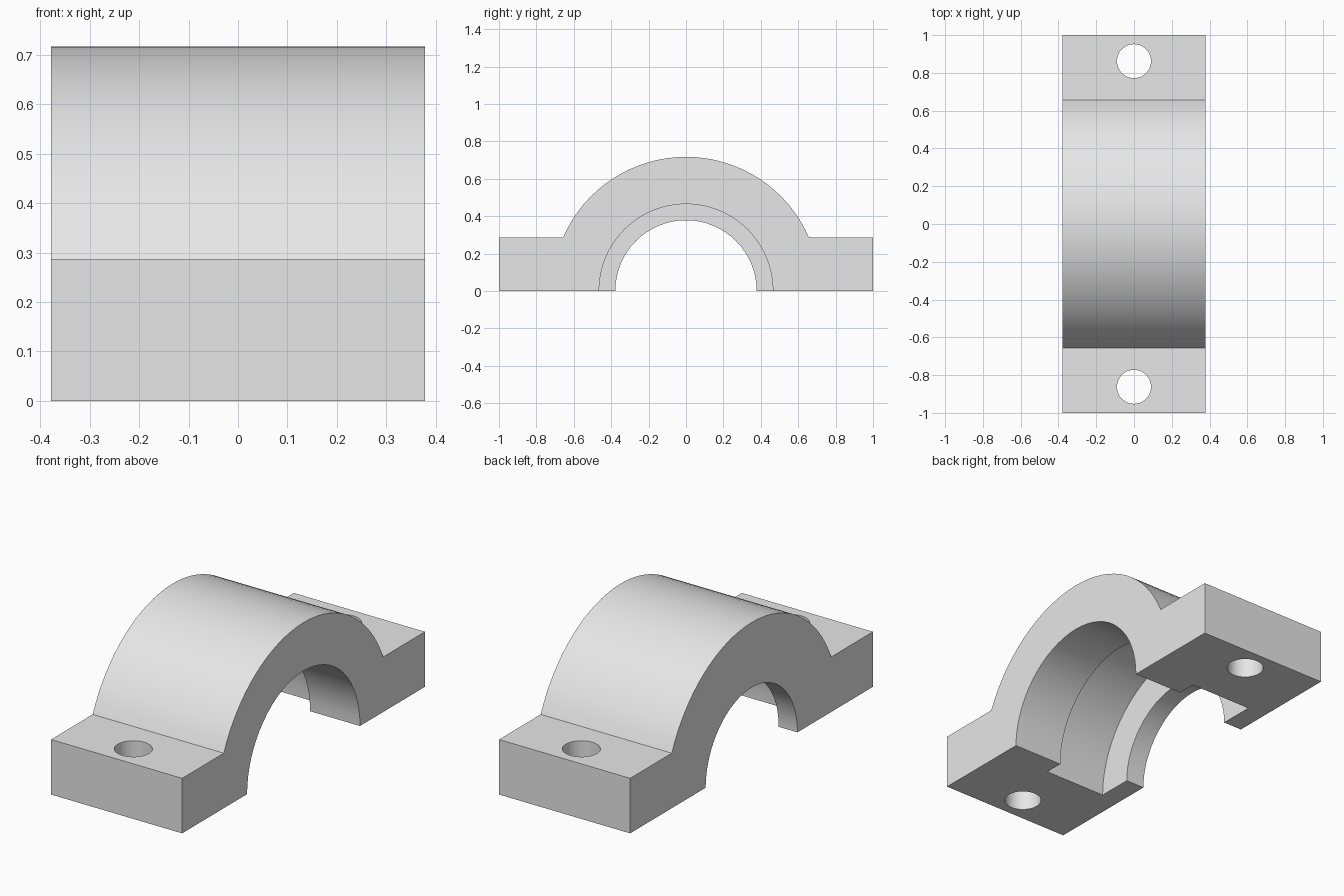
import bpy
import bmesh
from math import asin, cos, sin, pi, radians
from mathutils import Matrix, Vector

HALF_W = 0.378      # half width along x
R_OUT = 0.717       # outer arch radius
FLANGE_H = 0.287    # height of the bolt flanges

cube = bpy.data.objects.get("Cube")
if cube:
    bpy.data.objects.remove(cube, do_unlink=True)

grey = bpy.data.materials.new("plain_grey")
grey.use_nodes = True
grey.diffuse_color = (0.8, 0.8, 0.8, 1)
grey.node_tree.nodes["Principled BSDF"].inputs["Base Color"].default_value = (0.8, 0.8, 0.8, 1)


def make_object(name, bm):
    bmesh.ops.recalc_face_normals(bm, faces=bm.faces)
    mesh = bpy.data.meshes.new(name)
    bm.to_mesh(mesh)
    bm.free()
    mesh.materials.append(grey)
    obj = bpy.data.objects.new(name, mesh)
    bpy.context.collection.objects.link(obj)
    return obj


# Body: arch with two flanges, side profile extruded along x
start = asin(FLANGE_H / R_OUT)
steps = 32
outline = [(-1, FLANGE_H), (-1, 0), (1, 0), (1, FLANGE_H)]
for i in range(steps + 1):
    a = start + (pi - 2 * start) * i / steps
    outline.append((R_OUT * cos(a), R_OUT * sin(a)))
bm = bmesh.new()
face = bm.faces.new([bm.verts.new((-HALF_W, y, z)) for y, z in outline])
side = bmesh.ops.extrude_face_region(bm, geom=[face])
bmesh.ops.translate(bm, vec=(2 * HALF_W, 0, 0),
                    verts=[v for v in side["geom"] if isinstance(v, bmesh.types.BMVert)])
body = make_object("bearing_cap", bm)

# Stepped bore cutter: narrow lip, wide groove, open seat, turned around x
bore = [(-0.5, 0.378), (-0.27, 0.378), (-0.27, 0.565),
        (0.09, 0.565), (0.09, 0.465), (0.5, 0.465)]
segments = 64
bm = bmesh.new()
rings = []
for x, r in bore:
    rings.append([bm.verts.new((x, r * cos(2 * pi * k / segments), r * sin(2 * pi * k / segments)))
                  for k in range(segments)])
for a, b in zip(rings, rings[1:]):
    for k in range(segments):
        n = (k + 1) % segments
        bm.faces.new((a[k], a[n], b[n], b[k]))
bm.faces.new(rings[0])
bm.faces.new(rings[-1])
cutters = [make_object("bore_cutter", bm)]

# Bolt hole cutters
for name, y in (("front_hole_cutter", -0.862), ("back_hole_cutter", 0.862)):
    bm = bmesh.new()
    bmesh.ops.create_cone(bm, cap_ends=True, segments=48, radius1=0.09, radius2=0.09,
                          depth=1, matrix=Matrix.Translation(Vector((0, y, 0.15))))
    cutters.append(make_object(name, bm))

# Cut the bore and holes
bpy.ops.object.select_all(action="DESELECT")
body.select_set(True)
bpy.context.view_layer.objects.active = body
for cutter in cutters:
    cutter.hide_render = True
    mod = body.modifiers.new(cutter.name, "BOOLEAN")
    mod.operation = "DIFFERENCE"
    mod.solver = "EXACT"
    mod.object = cutter
    bpy.ops.object.modifier_apply(modifier=mod.name)
for cutter in cutters:
    bpy.data.objects.remove(cutter, do_unlink=True)

bpy.ops.object.shade_smooth_by_angle(angle=radians(25))
